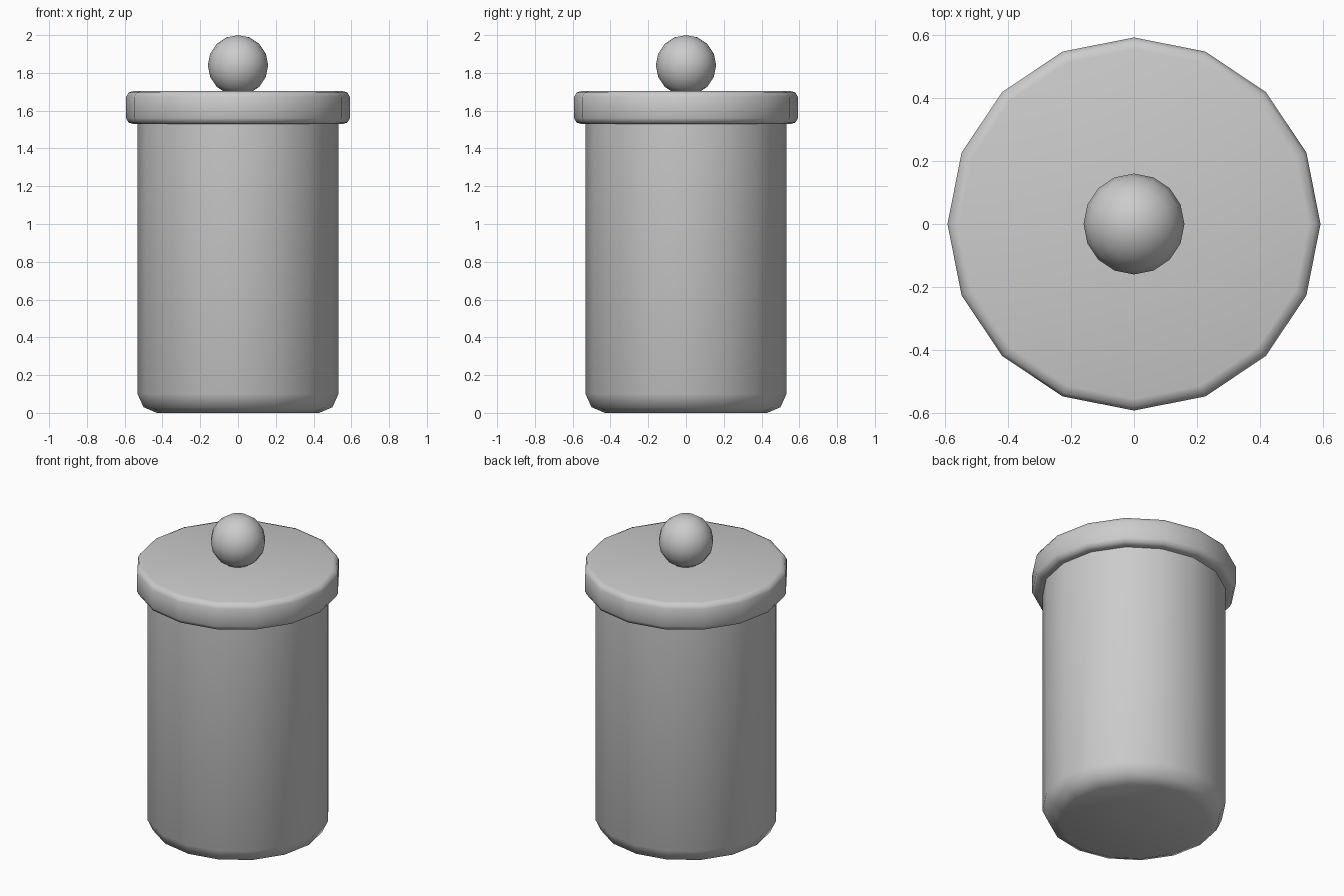
import bpy
import bmesh
from math import radians
from mathutils import Matrix, Vector

cube = bpy.data.objects.get("Cube")
if cube:
    bpy.data.objects.remove(cube, do_unlink=True)

SIDES = 16

grey = bpy.data.materials.new("plain_grey")
grey.use_nodes = True
grey.diffuse_color = (0.6, 0.6, 0.6, 1)
grey.node_tree.nodes["Principled BSDF"].inputs["Base Color"].default_value = grey.diffuse_color


def add_part(name, bm):
    """Turn a bmesh into a smooth shaded object."""
    bmesh.ops.recalc_face_normals(bm, faces=bm.faces)
    mesh = bpy.data.meshes.new(name)
    bm.to_mesh(mesh)
    bm.free()
    mesh.materials.append(grey)
    obj = bpy.data.objects.new(name, mesh)
    bpy.context.collection.objects.link(obj)
    bpy.ops.object.select_all(action="DESELECT")
    obj.select_set(True)
    bpy.context.view_layer.objects.active = obj
    bpy.ops.object.shade_smooth_by_angle(angle=radians(50))
    return obj


def turned(name, profile):
    """Closed solid of revolution from (radius, height) points, bottom to top."""
    bm = bmesh.new()
    rings = []
    for radius, z in profile:
        rings.append([
            bm.verts.new(Matrix.Rotation(radians(360 * i / SIDES), 3, "Z") @ Vector((radius, 0, z)))
            for i in range(SIDES)])
    for low, high in zip(rings, rings[1:]):
        for i in range(SIDES):
            j = (i + 1) % SIDES
            bm.faces.new((low[i], low[j], high[j], high[i]))
    bm.faces.new(rings[0][::-1])
    bm.faces.new(rings[-1])
    return add_part(name, bm)


# Jar with a rounded foot
turned("jar_body", [(0.43, 0), (0.50, 0.03), (0.532, 0.10), (0.532, 1.6)])

# Overhanging lid with rounded rims
turned("lid", [(0.555, 1.53), (0.58, 1.537), (0.592, 1.56),
               (0.592, 1.673), (0.58, 1.696), (0.555, 1.703)])

# Ball handle
ball = bmesh.new()
bmesh.ops.create_uvsphere(ball, u_segments=SIDES, v_segments=SIDES // 2, radius=0.16,
                          matrix=Matrix.Translation((0, 0, 1.84)))
add_part("lid_knob", ball)
